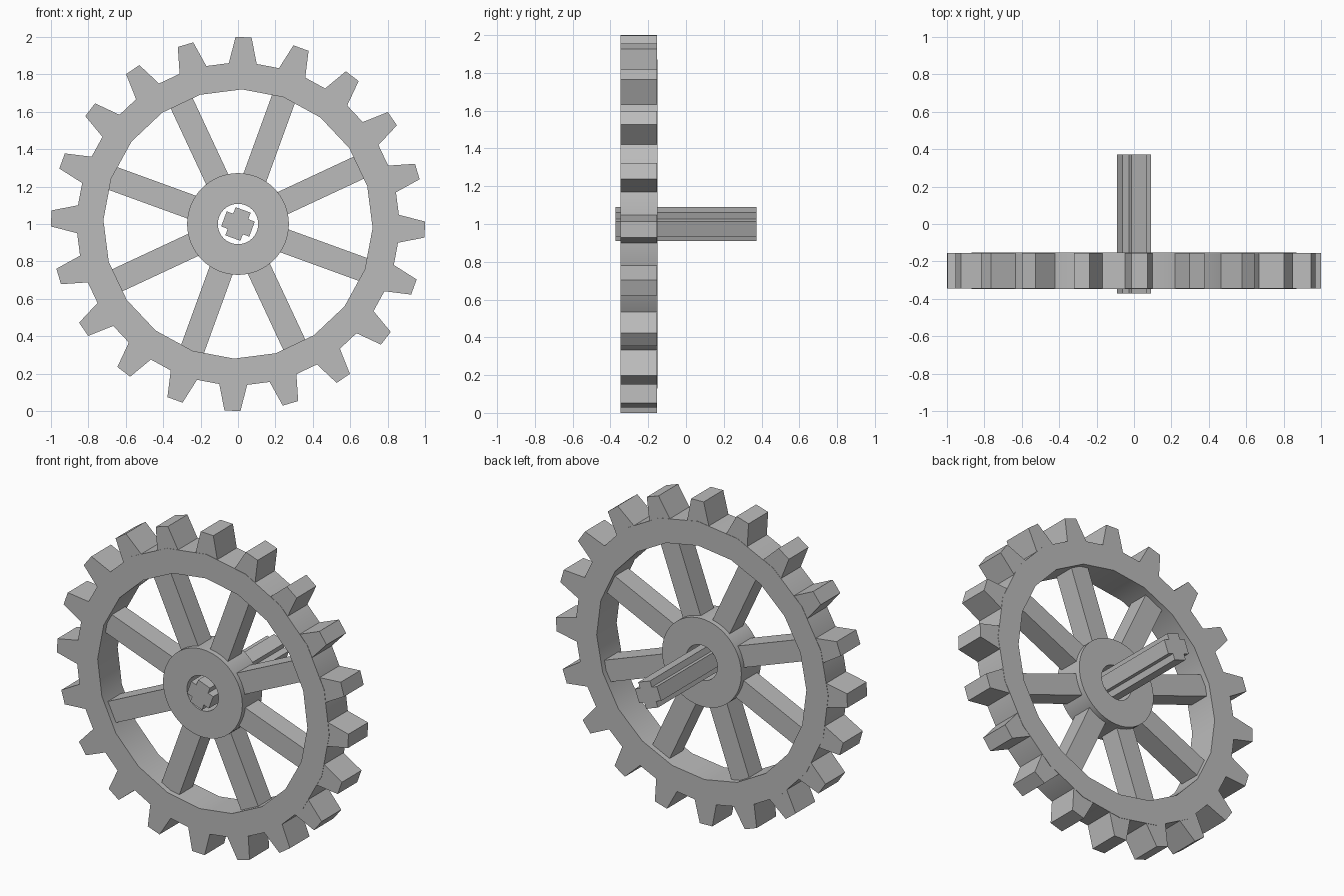
import bpy, bmesh, math
from math import sin, cos, radians

cube = bpy.data.objects.get("Cube")
if cube:
    bpy.data.objects.remove(cube, do_unlink=True)

MID_Y = -0.25          # middle plane of the wheel
TEETH, SPOKES = 20, 8
PHASE = radians(-1.7)  # wheel rotation

grey = bpy.data.materials.new("plain grey")
grey.use_nodes = True
COLOR = (0.5, 0.5, 0.5, 1)
grey.diffuse_color = COLOR
grey.node_tree.nodes["Principled BSDF"].inputs["Base Color"].default_value = COLOR


def finish(name, bm, smooth=False):
    bmesh.ops.recalc_face_normals(bm, faces=bm.faces)
    mesh = bpy.data.meshes.new(name)
    bm.to_mesh(mesh)
    bm.free()
    mesh.materials.append(grey)
    obj = bpy.data.objects.new(name, mesh)
    bpy.context.collection.objects.link(obj)
    if smooth:
        bpy.ops.object.select_all(action='DESELECT')
        obj.select_set(True)
        bpy.context.view_layer.objects.active = obj
        bpy.ops.object.shade_smooth_by_angle(angle=radians(30))
    return obj


def prism(name, outline, y0, y1, angle):
    """Extrude an outline along y after turning it about the wheel axis."""
    bm = bmesh.new()
    c, s = cos(angle), sin(angle)
    loops = [[bm.verts.new((u * c - v * s, y, 1 + u * s + v * c)) for u, v in outline]
             for y in (y0, y1)]
    n = len(outline)
    for loop in loops:
        bm.faces.new(loop)
    for i in range(n):
        j = (i + 1) % n
        bm.faces.new((loops[0][i], loops[0][j], loops[1][j], loops[1][i]))
    return finish(name, bm)


def ring(name, outer, inner, half, segments, phase=0):
    """Sweep a rectangular section around the wheel axis."""
    bm = bmesh.new()
    section = [(outer, -half), (outer, half), (inner, half), (inner, -half)]
    loops = []
    for i in range(segments):
        a = phase + math.tau * i / segments
        loops.append([bm.verts.new((r * cos(a), MID_Y + y, 1 + r * sin(a)))
                      for r, y in section])
    for i, here in enumerate(loops):
        there = loops[(i + 1) % segments]
        for k in range(4):
            m = (k + 1) % 4
            bm.faces.new((here[k], here[m], there[m], there[k]))
    return finish(name, bm, smooth=True)


# Rim and hub
ring("rim", 0.87, 0.72, 0.098, TEETH, PHASE)
ring("hub", 0.272, 0.108, 0.096, 64)

# Tapered teeth, rooted inside the rim
tooth = [(0.82, -0.083), (0.999, -0.043), (0.999, 0.043), (0.82, 0.083)]
for i in range(TEETH):
    prism(f"tooth_{i + 1}", tooth, MID_Y - 0.096, MID_Y + 0.096,
          PHASE + math.tau * i / TEETH)

# Square spokes from hub to rim
spoke = [(0.24, -0.065), (0.74, -0.065), (0.74, 0.065), (0.24, 0.065)]
for i in range(SPOKES):
    prism(f"spoke_{i + 1}", spoke, MID_Y - 0.065, MID_Y + 0.065,
          radians(25) + math.tau * i / SPOKES)

# Cross-shaped axle, one arm corner set repeated four times
a, b = 0.08, 0.043
cross = []
for k in range(4):
    c, s = round(cos(k * math.pi / 2)), round(sin(k * math.pi / 2))
    cross += [(u * c - v * s, u * s + v * c) for u, v in ((a, -b), (a, b), (b, b))]
prism("axle", cross, -0.372, 0.372, radians(-20))
